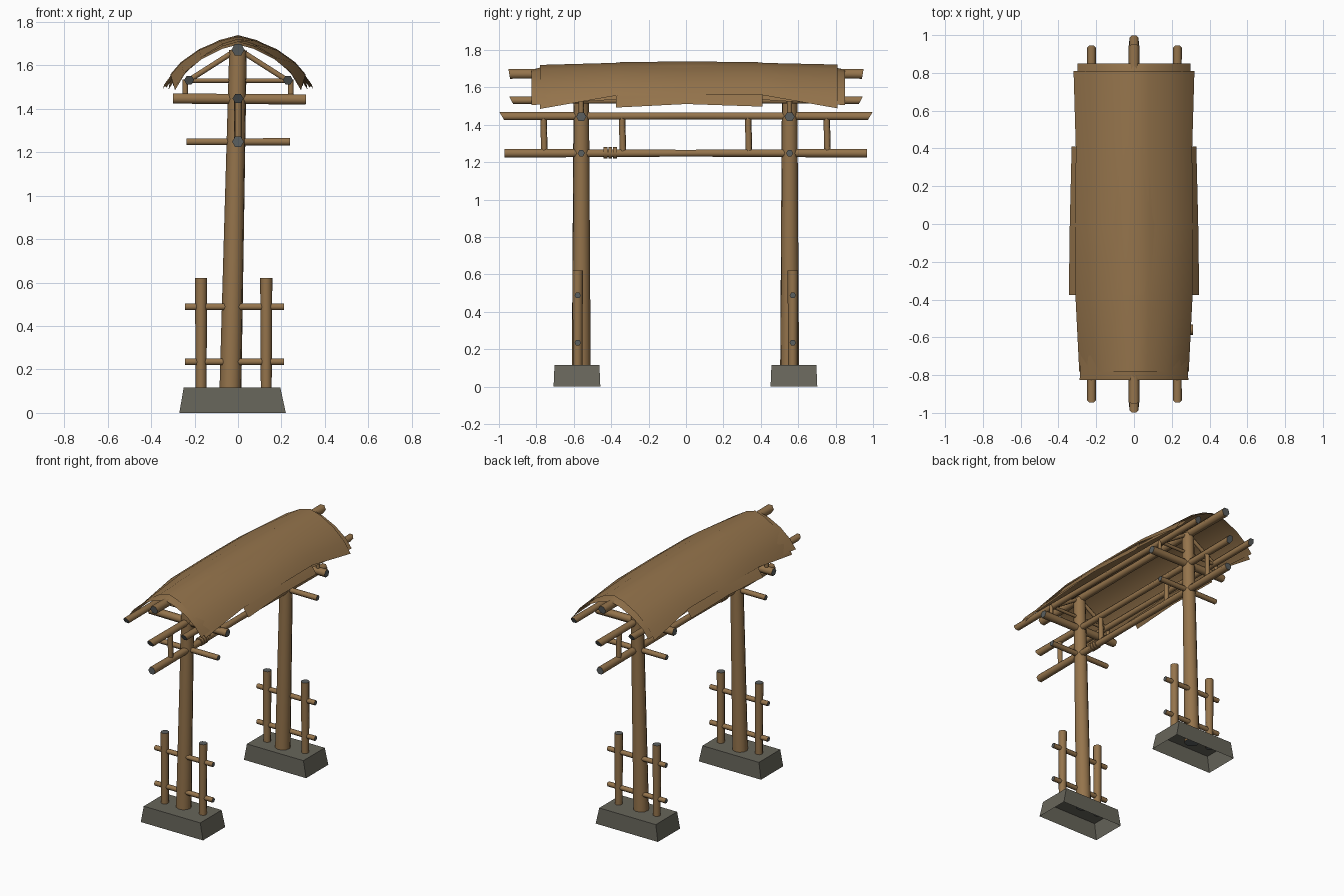
import bpy, bmesh, math
from mathutils import Vector

if "Cube" in bpy.data.objects:
    bpy.data.objects.remove(bpy.data.objects["Cube"])


def material(name, rgb):
    m = bpy.data.materials.new(name)
    m.diffuse_color = (*rgb, 1)
    m.use_nodes = True
    m.node_tree.nodes["Principled BSDF"].inputs["Base Color"].default_value = m.diffuse_color
    return m


WOOD = material("brown wood", (0.30, 0.175, 0.072))
STONE = material("grey stone", (0.135, 0.13, 0.103))
CUT = material("dark cut wood end", (0.105, 0.115, 0.115))


def finish(name, bm, mats):
    me = bpy.data.meshes.new(name)
    bm.to_mesh(me)
    bm.free()
    for m in mats:
        me.materials.append(m)
    ob = bpy.data.objects.new(name, me)
    bpy.context.collection.objects.link(ob)
    return ob


def pole(name, a, b, r0, r1=None, mid=None, sides=6, slant=0.0, cap=1):
    """Round log from a to b with dark sawn ends; slant tilts both end cuts."""
    a, b = Vector(a), Vector(b)
    r1 = r1 or r0
    mid = mid or (r0 + r1) / 2
    d = (b - a).normalized()
    u = d.orthogonal().normalized() if abs(d.z) > 0.9 else d.cross(Vector((0, 0, 1))).normalized()
    v = u.cross(d)
    bm = bmesh.new()
    rings = []
    for p, r, s in ((a, r0, -slant), (a.lerp(b, 0.5), mid, 0), (b, r1, slant)):
        ring = []
        for i in range(sides):
            t = math.tau * i / sides
            off = u * math.cos(t) * r + v * math.sin(t) * r
            ring.append(bm.verts.new(p + off + d * s * (off.z / r)))
        rings.append(ring)
    for lo, hi in zip(rings, rings[1:]):
        for i in range(sides):
            j = (i + 1) % sides
            bm.faces.new((lo[i], lo[j], hi[j], hi[i])).smooth = True
    for ring in (rings[0], rings[-1]):
        f = bm.faces.new(ring)
        f.material_index = cap
        for e in f.edges:
            e.smooth = False
    bmesh.ops.recalc_face_normals(bm, faces=bm.faces[:])
    return finish(name, bm, [WOOD, CUT])


def thatch(name, stations):
    """Curved roof sheet; stations are (y, half width, eave z, ridge z)."""
    half = [(0, 1), (0.25, 0.9), (0.58, 0.65), (0.85, 0.31), (1, 0)]
    prof = [(-t, f) for t, f in reversed(half[1:])] + half
    bm = bmesh.new()
    rows = [[bm.verts.new((t * hw, y, ez + (rz - ez) * f)) for t, f in prof]
            for y, hw, ez, rz in stations]
    for p, q in zip(rows, rows[1:]):
        for i in range(len(prof) - 1):
            bm.faces.new((p[i], p[i + 1], q[i + 1], q[i])).smooth = True
    return finish(name, bm, [WOOD])


def base(name, y):
    """Tapered stone block, open underneath."""
    bm = bmesh.new()
    low = [bm.verts.new((x, y + s, 0)) for x, s in
           ((-0.27, -0.125), (0.22, -0.125), (0.22, 0.125), (-0.27, 0.125))]
    top = [bm.verts.new((x, y + s, 0.116)) for x, s in
           ((-0.25, -0.12), (0.195, -0.12), (0.195, 0.12), (-0.25, 0.12))]
    for i in range(4):
        j = (i + 1) % 4
        bm.faces.new((low[i], low[j], top[j], top[i]))
    bm.faces.new(top)
    finish(name, bm, [STONE])


# Two matching supports with base, post, small fence and roof truss
for tag, s in (("front", -1), ("back", 1)):
    y = 0.557 * s - 0.003
    base(tag + "_base", 0.58 * s - 0.003)
    pole(tag + "_post", (-0.035, y, 0.1), (0, y, 1.67), 0.051, 0.041, sides=10)
    fy = 0.575 * s - 0.004
    for side, x in (("left", -0.17), ("right", 0.13)):
        pole(f"{tag}_fence_post_{side}", (x, fy, 0.1), (x, fy, 0.62), 0.025, 0.028, sides=8)
    for h, z in (("low", 0.235), ("high", 0.488)):
        pole(f"{tag}_fence_rail_{h}", (-0.245, fy, z), (0.212, fy, z), 0.017)
    pole(tag + "_lower_crossbeam", (-0.238, y, 1.248), (0.24, y, 1.248), 0.018, 0.019)
    pole(tag + "_upper_crossbeam", (-0.3, y, 1.447), (0.312, y, 1.443), 0.027)
    pole(tag + "_truss_tie", (-0.23, y, 1.53), (0.23, y, 1.53), 0.012)
    for side, k in (("left", -1), ("right", 1)):
        pole(f"{tag}_truss_rafter_{side}", (0.22 * k, y, 1.535), (0, y, 1.675), 0.014)
        pole(f"{tag}_purlin_strut_{side}", (0.243 * k, y, 1.45), (0.243 * k, y, 1.535), 0.014)
    # short uprights between the long beams
    for n, yy in (("outer", 0.757), ("inner", 0.337)):
        pole(f"{tag}_strut_{n}", (0, yy * s, 1.25), (0, yy * s - 0.005, 1.44), 0.018)

# Long beams running under the roof
pole("lower_long_beam", (0, -0.97, 1.248), (0, 0.968, 1.248), 0.027, mid=0.021)
pole("upper_long_beam", (0, -0.985, 1.447), (0, 0.985, 1.447), 0.025, mid=0.021, slant=0.015)
pole("ridge_beam", (0, -0.945, 1.672), (0, 0.945, 1.672), 0.03, mid=0.024, slant=0.005)
for side, x in (("left", -0.225), ("right", 0.23)):
    pole("purlin_" + side, (x, -0.935, 1.532), (x, 0.935, 1.532), 0.023, mid=0.02, slant=0.012)

# Rope binding on the lower beam
for i, yy in enumerate((-0.43, -0.405, -0.38)):
    pole(f"binding_{i}", (0, yy - 0.01, 1.25), (0, yy + 0.01, 1.25), 0.03, cap=0, sides=8)

# Roof: under layer, main layer and wider middle layer
thatch("roof_under_layer", [(-0.825, 0.288, 1.505, 1.695), (-0.76, 0.283, 1.51, 1.71),
                            (0, 0.29, 1.56, 1.722), (0.78, 0.3, 1.51, 1.71),
                            (0.85, 0.3, 1.505, 1.695)])
thatch("roof_main_layer", [(-0.78, 0.29, 1.485, 1.72), (-0.38, 0.31, 1.555, 1.731),
                           (0, 0.31, 1.56, 1.735), (0.4, 0.308, 1.56, 1.731),
                           (0.81, 0.32, 1.488, 1.722)])
thatch("roof_middle_layer", [(-0.375, 0.345, 1.492, 1.734), (0, 0.34, 1.511, 1.739),
                             (0.41, 0.33, 1.497, 1.734)])
